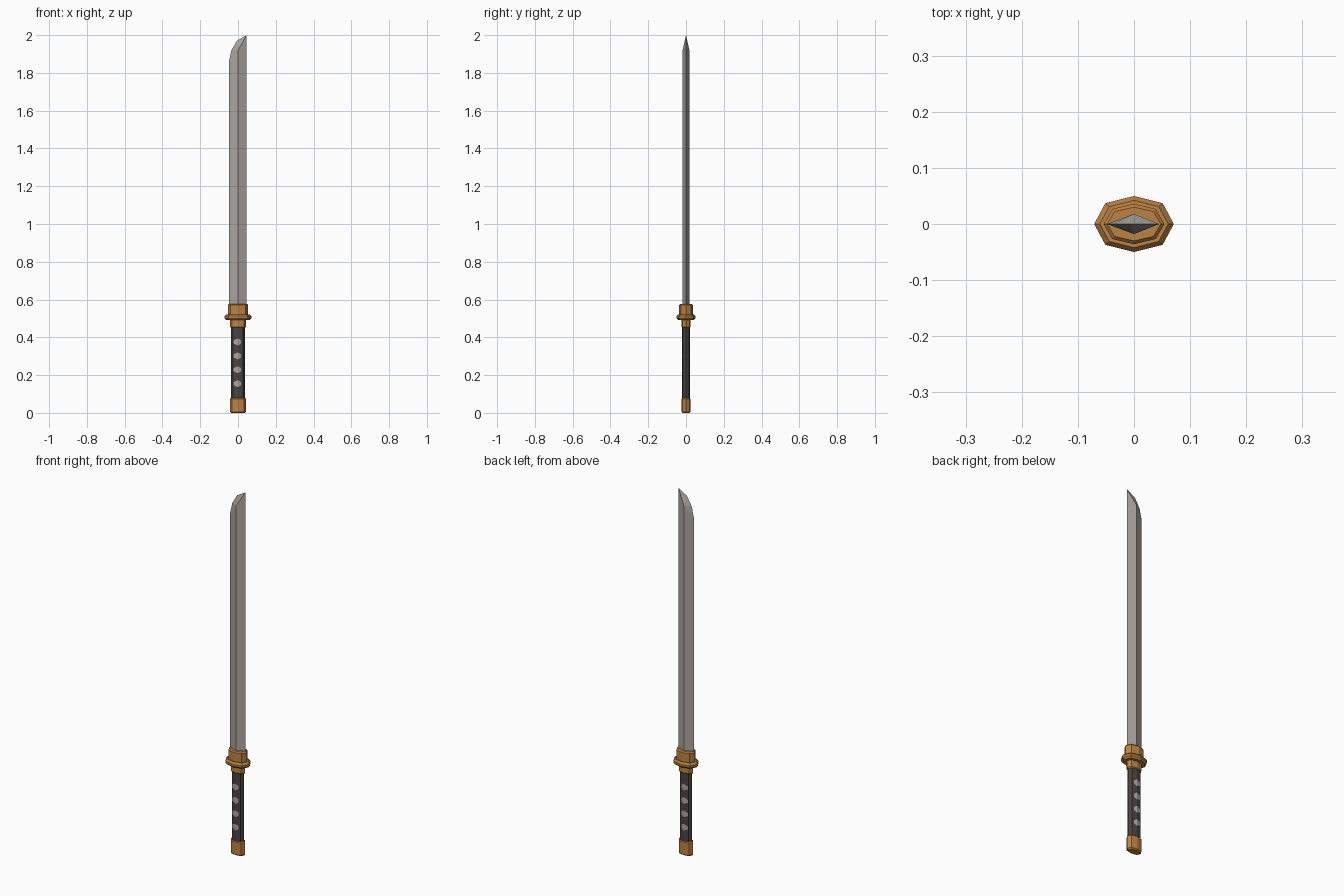
import bpy

if "Cube" in bpy.data.objects:
    bpy.data.objects.remove(bpy.data.objects["Cube"])


def material(name, rgb):
    m = bpy.data.materials.new(name)
    m.diffuse_color = (*rgb, 1)
    m.use_nodes = True
    m.node_tree.nodes["Principled BSDF"].inputs["Base Color"].default_value = m.diffuse_color
    return m


STEEL = material("steel grey", (0.40, 0.37, 0.345))
BRONZE = material("bronze", (0.50, 0.225, 0.06))
DARK = material("dark wrap", (0.065, 0.057, 0.053))


def make(name, verts, faces, mat):
    me = bpy.data.meshes.new(name)
    me.from_pydata(verts, [], faces)
    me.materials.append(mat)
    ob = bpy.data.objects.new(name, me)
    bpy.context.collection.objects.link(ob)
    return ob


# Stretched octagon with points on both axes
KX, KY = 0.72, 0.74


def octagon(rx, ry, z):
    unit = [(1, 0), (KX, KY), (0, 1), (-KX, KY), (-1, 0), (-KX, -KY), (0, -1), (KX, -KY)]
    return [(rx * x, ry * y, z) for x, y in unit]


def loft(name, rings, mat):
    verts = [v for r in rings for v in octagon(*r)]
    faces = [tuple(range(7, -1, -1))]
    for k in range(len(rings) - 1):
        a, b = 8 * k, 8 * k + 8
        faces += [(a + i, a + (i + 1) % 8, b + (i + 1) % 8, b + i) for i in range(8)]
    n = 8 * (len(rings) - 1)
    faces.append(tuple(range(n, n + 8)))
    return make(name, verts, faces, mat)


def band(name, rx, ry, z0, z1, bev=0.006):
    return loft(name, [(rx - bev, ry - bev, z0), (rx, ry, z0 + bev),
                       (rx, ry, z1 - bev), (rx - bev, ry - bev, z1)], BRONZE)


# Handle and fittings
GX, GY = 0.037, 0.021
band("pommel", 0.043, 0.025, 0.0, 0.08)
loft("grip", [(GX, GY, 0.07), (GX, GY, 0.465)], DARK)
band("lower_collar", 0.043, 0.025, 0.45, 0.502)
loft("guard", [(0.062, 0.042, 0.492), (0.071, 0.05, 0.501),
               (0.071, 0.05, 0.512), (0.061, 0.042, 0.522)], BRONZE)
band("upper_collar", 0.054, 0.036, 0.515, 0.577)

# Small ornaments folded over the grip ridge, front and back
slope = GY * (1 - KY) / (GX * KX)
for side, label in ((-1, "front"), (1, "back")):
    for i in range(4):
        z = 0.155 + 0.0735 * i
        outline = [(0, 0.019), (-0.02, 0.008), (-0.02, -0.008), (0, -0.019),
                   (0.02, -0.008), (0.02, 0.008)]
        verts = [(x - 0.004 * (x != 0), side * (GY + 0.001 - slope * abs(x)), z + dz)
                 for x, dz in outline]
        faces = [(0, 1, 2, 3), (0, 3, 4, 5)]
        if side > 0:
            faces = [f[::-1] for f in faces]
        make(f"grip_ornament_{label}_{i + 1}", verts, faces, STEEL)

# Blade: cutting edge on the left, spine on the right, raised ridge between
edge = [(-0.048, 0.56), (-0.048, 1.86), (-0.035, 1.92), (-0.006, 1.97), (0.045, 2.0)]
verts = [(x, 0, z) for x, z in edge] + [(0.045, 0, 0.56)]
for s in (-1, 1):
    verts += [(0, s * 0.018, 0.56), (0, s * 0.018, 1.92)]
faces = []
for low, top, flip in ((6, 7, False), (8, 9, True)):
    half = [(0, low, top, 1), (1, top, 2), (2, top, 3), (3, top, 4), (low, 5, 4, top)]
    faces += [f[::-1] if flip else f for f in half]
faces.append((0, 8, 5, 6))
make("blade", verts, faces, STEEL)
